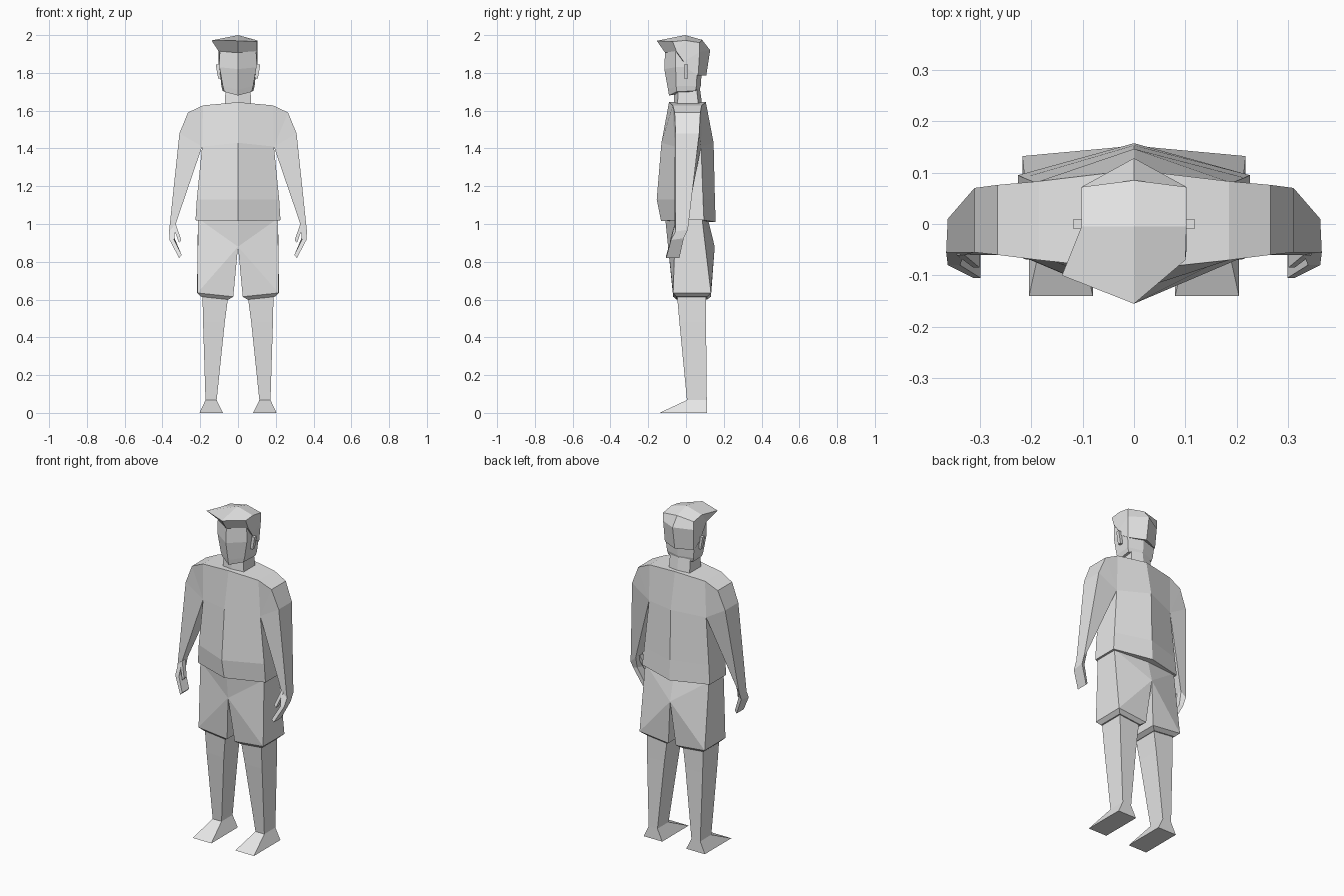
import bpy, bmesh
from mathutils import Vector

grey = bpy.data.materials.new("light grey")
grey.diffuse_color = (0.8, 0.8, 0.8, 1)


def build(name, faces, mirror=True):
    """Flat-shaded mesh from faces given as point lists, mirrored across x."""
    bm = bmesh.new()
    for f in faces:
        sides = (1, -1) if mirror else (1,)
        for s in sides:
            pts = []
            for p in f:
                v = Vector((p[0] * s, p[1], p[2]))
                if all((v - q).length > 1e-5 for q in pts):
                    pts.append(v)
            if len(pts) > 2:
                bm.faces.new([bm.verts.new(p) for p in (pts if s > 0 else pts[::-1])])
    bmesh.ops.remove_doubles(bm, verts=bm.verts, dist=1e-4)
    bmesh.ops.recalc_face_normals(bm, faces=bm.faces)
    me = bpy.data.meshes.new(name)
    bm.to_mesh(me)
    bm.free()
    me.materials.append(grey)
    ob = bpy.data.objects.new(name, me)
    bpy.context.collection.objects.link(ob)
    return ob


def loft(rows, closed, skip=()):
    """Quads between successive rows of points."""
    out = []
    n = len(rows[0])
    for i, (a, b) in enumerate(zip(rows, rows[1:])):
        for j in range(n if closed else n - 1):
            if (i, j) not in skip:
                k = (j + 1) % n
                out.append([a[j], a[k], b[k], b[j]])
    return out


def prism(rows, closed=False):
    """Loft with both end caps."""
    return loft(rows, closed) + [rows[0], rows[-1]]


# Shirt: half rings of front centre, front side, back side, back centre
hem_in = [(0, -.105, 1.015), (.205, -.05, 1.02), (.205, .08, 1.02), (0, .13, 1.01)]
hem = [(0, -.132, 1.015), (.225, -.06, 1.02), (.225, .095, 1.02), (0, .157, 1.01)]
belly = [(0, -.155, 1.13), (.218, -.062, 1.13), (.215, .09, 1.13), (0, .153, 1.13)]
chest = [(0, -.13, 1.43), (.19, -.06, 1.41), (.19, .08, 1.41), (0, .146, 1.43)]
top = [(0, -.09, 1.645), (.185, -.07, 1.628), (.185, .083, 1.628), (0, .105, 1.645)]
shirt = loft([hem_in, hem, belly, chest, top], False, skip={(3, 1)}) + [hem_in, top]

# Arms: outer front, outer back, inner back, inner front
pit = [chest[2], chest[1]]
arm = [
    [top[1], top[2]] + pit,
    [(.265, -.06, 1.59), (.265, .076, 1.59)] + pit,
    [(.31, -.055, 1.48), (.31, .07, 1.48)] + pit,
    [(.365, -.055, .96), (.362, .01, .97), (.335, .0, 1.0), (.33, -.06, 1.0)],
    [(.362, -.08, .915), (.360, -.012, .925), (.338, -.018, .93), (.338, -.08, .915)],
    [(.312, -.105, .82), (.312, -.035, .82), (.298, -.04, .835), (.298, -.105, .835)],
]
build("shirt_and_arms", shirt + loft(arm, True) + [arm[-1]])

# Thumbs
build("thumbs", prism([
    [(.345, -.06, .99), (.345, -.03, .99), (.33, -.03, 1.0), (.33, -.06, 1.0)],
    [(.312, -.085, .90), (.312, -.06, .90), (.30, -.06, .915), (.30, -.085, .915)],
], True))

# Shorts: waist, split at the crotch, then hems turned inwards
wf, wsf, wsb, wb = (0, -.11, 1.03), (.212, -.055, 1.03), (.212, .085, 1.03), (0, .115, 1.03)
cf, cb = (0, -.095, .88), (0, .152, .88)
leg = [(.025, -.068, .615), (.215, -.068, .635), (.217, .132, .635), (.025, .132, .615)]
leg_in = [(.05, -.05, .60), (.195, -.05, .615), (.195, .112, .615), (.05, .112, .60)]
build("shorts", [
    [wf, wsf, wsb, wb],
    [wf, wsf, cf], [wb, wsb, cb],
    [cf, wsf, leg[1]], [cf, leg[1], leg[0]],
    [wsf, wsb, leg[2], leg[1]],
    [wsb, cb, leg[2]], [cb, leg[3], leg[2]],
    [cf, cb, leg[3], leg[0]],
] + prism([leg, leg_in], True)[:4] + [leg_in])

# Legs running into wedge feet
build("legs_and_feet", prism([
    [(.05, -.048, .63), (.188, -.048, .63), (.188, .105, .63), (.05, .105, .63)],
    [(.07, -.035, .48), (.185, -.035, .48), (.185, .106, .48), (.07, .106, .48)],
    [(.113, .005, .068), (.172, .005, .068), (.172, .110, .068), (.113, .110, .068)],
    [(.08, -.14, 0), (.204, -.14, 0), (.204, .112, 0), (.08, .112, 0)],
], True))

# Neck
build("neck", prism([
    [(0, -.065, 1.635), (.07, -.045, 1.635), (.07, .065, 1.635), (0, .085, 1.635)],
    [(0, -.06, 1.73), (.065, -.04, 1.73), (.065, .055, 1.73), (0, .072, 1.73)],
]))

# Head
build("head", prism([
    [(0, -.09, 1.68), (.072, -.05, 1.70), (.082, .05, 1.705), (0, .07, 1.71)],
    [(0, -.095, 1.71), (.08, -.052, 1.73), (.088, .055, 1.73), (0, .078, 1.73)],
    [(0, -.115, 1.82), (.098, -.055, 1.83), (.098, .06, 1.83), (0, .085, 1.83)],
    [(0, -.11, 1.93), (.096, -.055, 1.93), (.096, .06, 1.93), (0, .085, 1.93)],
]))

# Ears
build("ears", prism([
    [(.09, -.01, 1.77), (.105, -.01, 1.77), (.105, .01, 1.77), (.09, .01, 1.77)],
    [(.095, -.01, 1.845), (.118, -.01, 1.845), (.118, .01, 1.845), (.095, .01, 1.845)],
], True))

# Hair: symmetrical cap with a fringe swept to one side
crown, tip, low = (0, -.005, 2.0), (0, -.155, 1.97), (0, -.113, 1.91)
back = [(0, .085, 1.975), (0, .128, 1.92), (0, .107, 1.785)]
hair = []
for s, fringe in ((1, (.1, -.07, 1.965)), (-1, (-.14, -.10, 1.972))):
    x = .102 * s
    side = (x, -.005, 1.972)
    b0, b1, b2 = (x, .072, 1.96), (x, .072, 1.91), (x * .94, .064, 1.785)
    temple, burn, ear = (x, -.05, 1.913), (x, -.012, 1.86), (x, .012, 1.82)
    hair += [
        [crown, tip, fringe, side], [crown, side, b0, back[0]],
        [back[0], b0, b1, back[1]], [back[1], b1, b2, back[2]],
        [side, fringe, temple], [side, temple, burn], [side, burn, b1, b0],
        [burn, ear, b2, b1],
        [tip, fringe, temple, low],
        [low, temple, burn, (0, -.012, 1.86)],
        [(0, -.012, 1.86), burn, ear, (0, .012, 1.82)],
        [(0, .012, 1.82), ear, b2, back[2]],
    ]
build("hair", hair, mirror=False)
